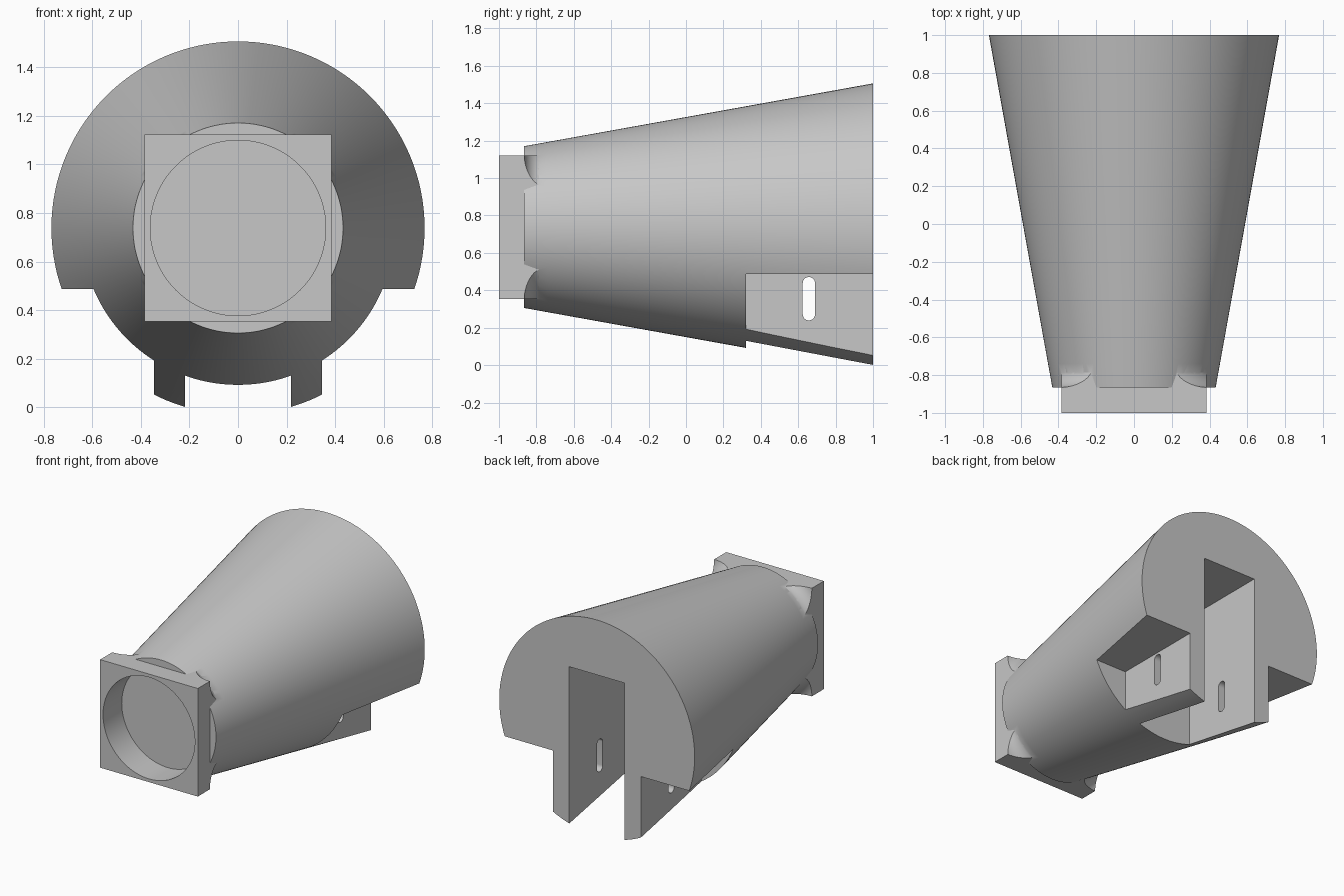
import bpy, bmesh, math
from mathutils import Vector

if "Cube" in bpy.data.objects:
    bpy.data.objects.remove(bpy.data.objects["Cube"], do_unlink=True)

AXIS_Z = 0.738
SIDES = 128

grey = bpy.data.materials.new("plain_grey")
grey.use_nodes = True
grey.diffuse_color = (0.57, 0.57, 0.57, 1)
grey.node_tree.nodes["Principled BSDF"].inputs["Base Color"].default_value = (0.57, 0.57, 0.57, 1)


def finish(name, bm):
    bmesh.ops.recalc_face_normals(bm, faces=bm.faces)
    mesh = bpy.data.meshes.new(name)
    bm.to_mesh(mesh)
    bm.free()
    mesh.materials.append(grey)
    obj = bpy.data.objects.new(name, mesh)
    bpy.context.collection.objects.link(obj)
    return obj


def prism(name, outline, offset):
    """Closed outline swept along an offset vector."""
    bm = bmesh.new()
    near = [bm.verts.new(p) for p in outline]
    far = [bm.verts.new(Vector(p) + Vector(offset)) for p in outline]
    for i in range(len(near)):
        j = (i + 1) % len(near)
        bm.faces.new((near[i], near[j], far[j], far[i]))
    bm.faces.new(near[::-1])
    bm.faces.new(far)
    return finish(name, bm)


def turned(name, profile):
    """Solid of revolution about the body axis from (y, radius) pairs."""
    bm = bmesh.new()
    rings = []
    for y, r in profile:
        angles = [2 * math.pi * i / SIDES for i in range(SIDES)]
        rings.append([bm.verts.new((r * math.sin(a), y, AXIS_Z + r * math.cos(a))) for a in angles])
    for a, b in zip(rings, rings[1:]):
        for i in range(SIDES):
            j = (i + 1) % SIDES
            bm.faces.new((a[i], a[j], b[j], b[i]))
    bm.faces.new(rings[0])
    bm.faces.new(rings[-1])
    return finish(name, bm)


def combine(target, other, operation):
    mod = target.modifiers.new(operation.lower(), "BOOLEAN")
    mod.operation = operation
    mod.solver = "EXACT"
    mod.object = other
    bpy.context.view_layer.objects.active = target
    bpy.ops.object.modifier_apply(modifier=mod.name)
    bpy.data.objects.remove(other, do_unlink=True)


# Tapered body, with rings that keep the long walls evenly shaded
def body_radius(y):
    return 0.4325 + (y + 0.865) * 0.18


body = turned("tapered_body", [(y, body_radius(y)) for y in (-0.865, -0.74, 0.29, 1)])

# Rear cutter in one piece: central slot plus a step on each side, leaving two cheeks
half = [(0.218, 1.116), (0.218, -0.2), (0.345, -0.2), (0.345, 0.486), (1.1, 0.486), (1.1, -0.4)]
section = half + [(-x, z) for x, z in reversed(half)]
combine(body, prism("rear_cutter", [(x, 0.32, z) for x, z in section], (0, 0.9, 0)), "DIFFERENCE")

# Pin slot through both cheeks
pill = []
for centre, start in ((0.438, 0), (0.272, math.pi)):
    for i in range(17):
        a = start + math.pi * i / 16
        pill.append((-0.5, 0.657 + 0.033 * math.cos(a), centre + 0.033 * math.sin(a)))
combine(body, prism("pin_slot", pill, (1, 0, 0)), "DIFFERENCE")

# Square front mount, its rear corners scooped into the body
corners = [(0.384 * sx, -1, AXIS_Z + 0.384 * sz) for sx, sz in ((-1, -1), (1, -1), (1, 1), (-1, 1))]
mount = prism("square_mount", corners, (0, 0.26, 0))
scoop = [(-0.865 + 0.095 * (1 - math.cos(t)), 0.545 - 0.1 * math.sin(t))
         for t in [math.pi / 2 * i / 10 for i in range(11)]]
combine(mount, turned("corner_scoop", [(-1.1, 0.7), (-0.866, 0.7)] + scoop + [(-0.7, 0.42)]), "INTERSECT")
combine(body, mount, "UNION")

# Round pocket in the mount
combine(body, turned("round_pocket", [(-1.1, 0.361), (-0.79, 0.361)]), "DIFFERENCE")

# Smooth curved walls, sharp edges kept
bpy.ops.object.select_all(action="DESELECT")
body.select_set(True)
bpy.context.view_layer.objects.active = body
bpy.ops.object.shade_smooth_by_angle(angle=math.radians(25))
